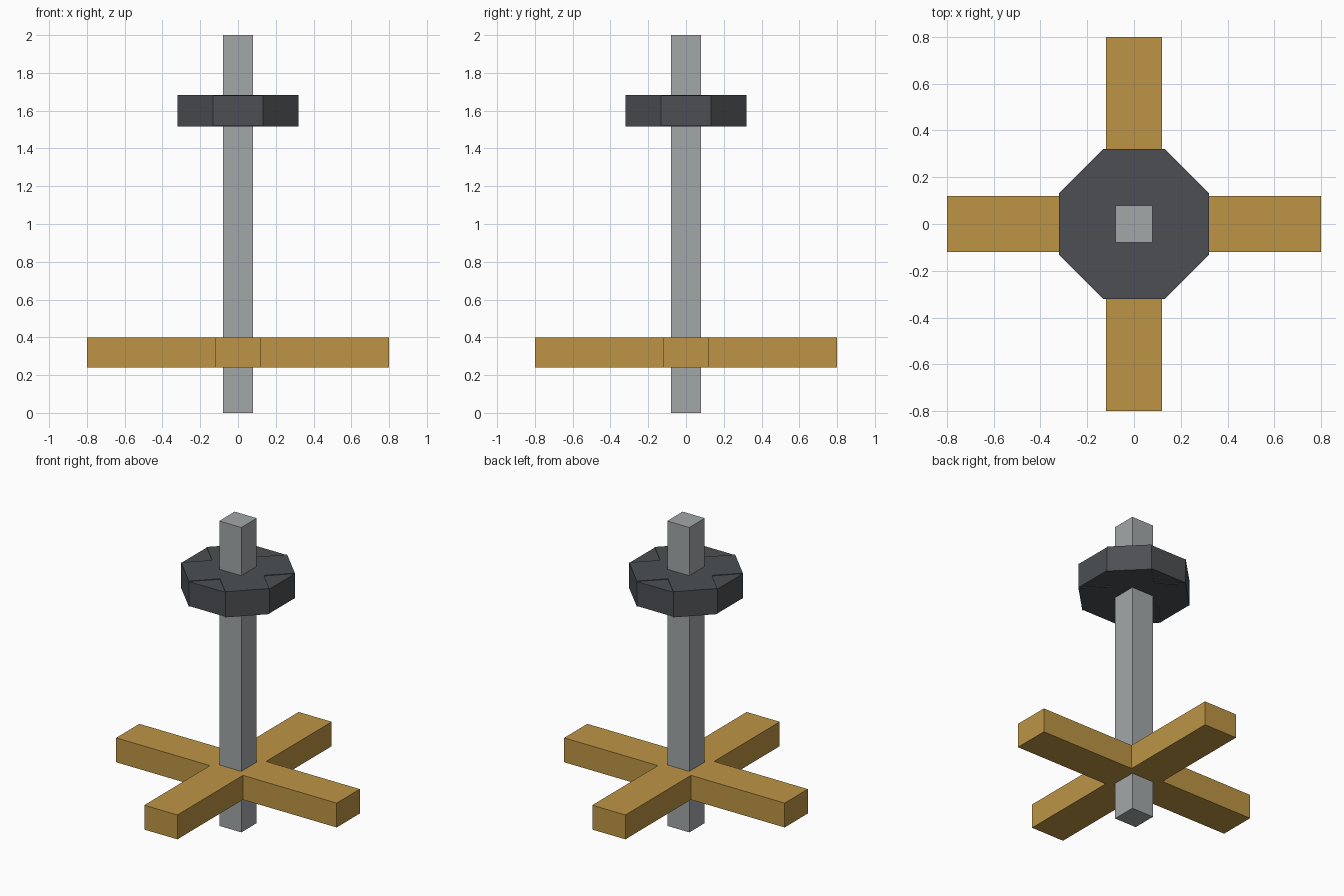
import bpy
import math
from mathutils import Matrix

cube = bpy.data.objects.get("Cube")
if cube:
    bpy.data.objects.remove(cube, do_unlink=True)


def make_material(name, rgb):
    # 8-bit sRGB to linear
    color = [((c / 255 + 0.055) / 1.055) ** 2.4 for c in rgb] + [1.0]
    mat = bpy.data.materials.new(name)
    mat.use_nodes = True
    mat.diffuse_color = color
    bsdf = mat.node_tree.nodes["Principled BSDF"]
    bsdf.inputs["Base Color"].default_value = color
    bsdf.inputs["Roughness"].default_value = 0.8
    return mat


def box(name, size, center, mat, angle=0.0):
    bpy.ops.mesh.primitive_cube_add(size=1, location=center)
    obj = bpy.context.object
    obj.name = name
    obj.data.transform(Matrix.Rotation(angle, 4, "Z") @ Matrix.Diagonal((*size, 1)))
    obj.data.materials.append(mat)
    return obj


metal = make_material("grey metal", (163, 167, 169))
wood = make_material("golden wood", (189, 149, 69))
dark = make_material("dark iron", (76, 79, 83))

# Upright square post
box("post", (0.16, 0.16, 2.0), (0, 0, 1.0), metal)

# Cross beams: one through beam and two side arms butting against it
beam_width, beam_height, beam_z, reach = 0.24, 0.16, 0.32, 0.8
box("long_beam", (beam_width, 2 * reach, beam_height), (0, 0, beam_z), wood)
arm = reach - beam_width / 2
for side, sign in (("left", 1), ("right", -1)):
    box(f"{side}_arm", (arm, beam_width, beam_height),
        (sign * (reach - arm / 2), 0, beam_z), wood)

# Octagonal collar: four crossed slabs, the diagonal pair slightly thicker
width = 0.64
slab = width * math.tan(math.pi / 8)
for i in range(4):
    height = 0.168 if i % 2 else 0.16
    box(f"collar_slab_{i + 1}", (width, slab, height), (0, 0, 1.6), dark,
        i * math.pi / 4)
